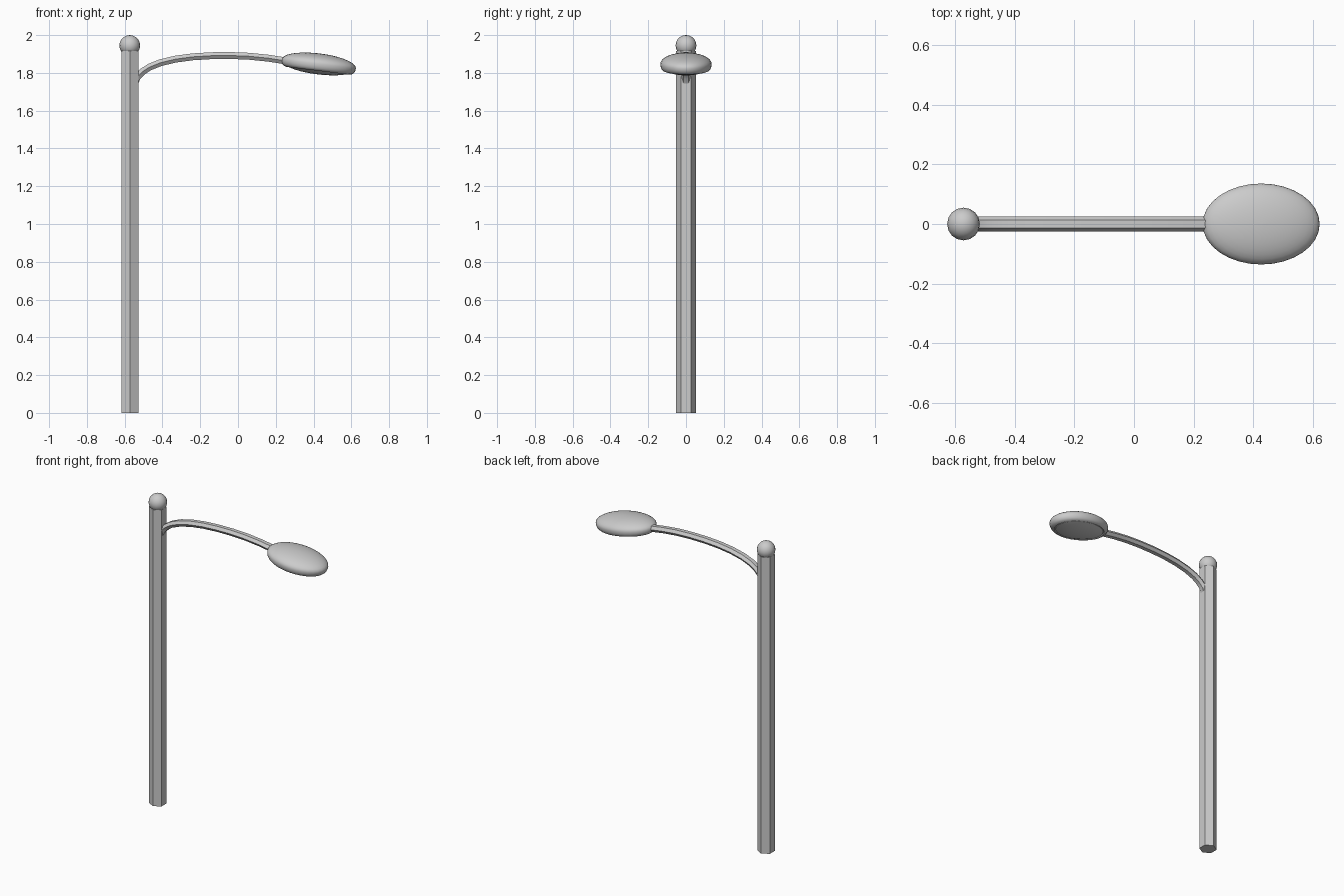
import bpy, bmesh, math
from mathutils import Vector, Matrix

if "Cube" in bpy.data.objects:
    bpy.data.objects.remove(bpy.data.objects["Cube"])

POLE_X = -0.573


def finish(bm, name, angle=None):
    bmesh.ops.recalc_face_normals(bm, faces=bm.faces[:])
    mesh = bpy.data.meshes.new(name)
    bm.to_mesh(mesh)
    bm.free()
    ob = bpy.data.objects.new(name, mesh)
    bpy.context.collection.objects.link(ob)
    if angle:
        bpy.ops.object.select_all(action='DESELECT')
        ob.select_set(True)
        bpy.context.view_layer.objects.active = ob
        bpy.ops.object.shade_smooth_by_angle(angle=math.radians(angle))
    return ob


def loft(bm, rings):
    """Bridge closed rings of equal size and cap both ends."""
    loops = [[bm.verts.new(p) for p in ring] for ring in rings]
    n = len(loops[0])
    for a, b in zip(loops, loops[1:]):
        for i in range(n):
            bm.faces.new((a[i], a[(i + 1) % n], b[(i + 1) % n], b[i]))
    bm.faces.new(loops[0])
    bm.faces.new(loops[-1])


# Hexagonal pole, corners facing front and back
HEX = [math.radians(30 + 60 * i) for i in range(6)]
bm = bmesh.new()
loft(bm, [[(POLE_X + 0.052 * math.cos(a), 0.052 * math.sin(a), z) for a in HEX]
          for z in (0, 1.915)])
finish(bm, "pole")

# Ball finial
bm = bmesh.new()
bmesh.ops.create_uvsphere(bm, u_segments=16, v_segments=10, radius=0.055,
                          matrix=Matrix.Translation((POLE_X, 0, 1.945)))
finish(bm, "ball_finial", 40)

# Curved arm: flattened hexagon swept along a path in the xz plane
path = [(-0.555, 1.725), (-0.533, 1.778), (-0.505, 1.807), (-0.468, 1.831),
        (-0.41, 1.854), (-0.33, 1.873), (-0.24, 1.885), (-0.14, 1.891),
        (-0.04, 1.892), (0.06, 1.888), (0.16, 1.878), (0.255, 1.863)]
pts = [Vector((x, 0, z)) for x, z in path]
rings = []
for i, p in enumerate(pts):
    t = (pts[min(i + 1, len(pts) - 1)] - pts[max(i - 1, 0)]).normalized()
    up = Vector((-t.z, 0, t.x))
    rings.append([p + Vector((0, 0.026 * math.cos(k * math.pi / 3), 0))
                  + up * 0.021 * math.sin(k * math.pi / 3) for k in range(6)])
bm = bmesh.new()
loft(bm, rings)
finish(bm, "curved_arm", 30)

# Lamp head: elliptical shell and lens, tilted down away from the pole
TILT = Matrix.Translation((0.4275, 0, 1.848)) @ Matrix.Rotation(math.radians(7), 4, 'Y')


def elliptic(name, profile, seg=32):
    bm = bmesh.new()
    loft(bm, [[TILT @ Vector((0.198 * r * math.cos(a), 0.136 * r * math.sin(a), z))
               for a in (2 * math.pi * i / seg for i in range(seg))]
              for r, z in profile])
    finish(bm, name, 40)


dome = [(math.sin(a), 0.055 * math.cos(a))
        for a in (math.pi / 2 * k / 9 for k in range(10))]
dome[0] = (0.02, 0.055)
elliptic("lamp_shell", dome + [(0.995, -0.012), (0.97, -0.024), (0.92, -0.033),
                               (0.85, -0.037), (0.82, -0.03)])
elliptic("lamp_lens", [(0.83, -0.028), (0.81, -0.035), (0.65, -0.044),
                       (0.45, -0.051), (0.22, -0.055), (0.02, -0.056)])
